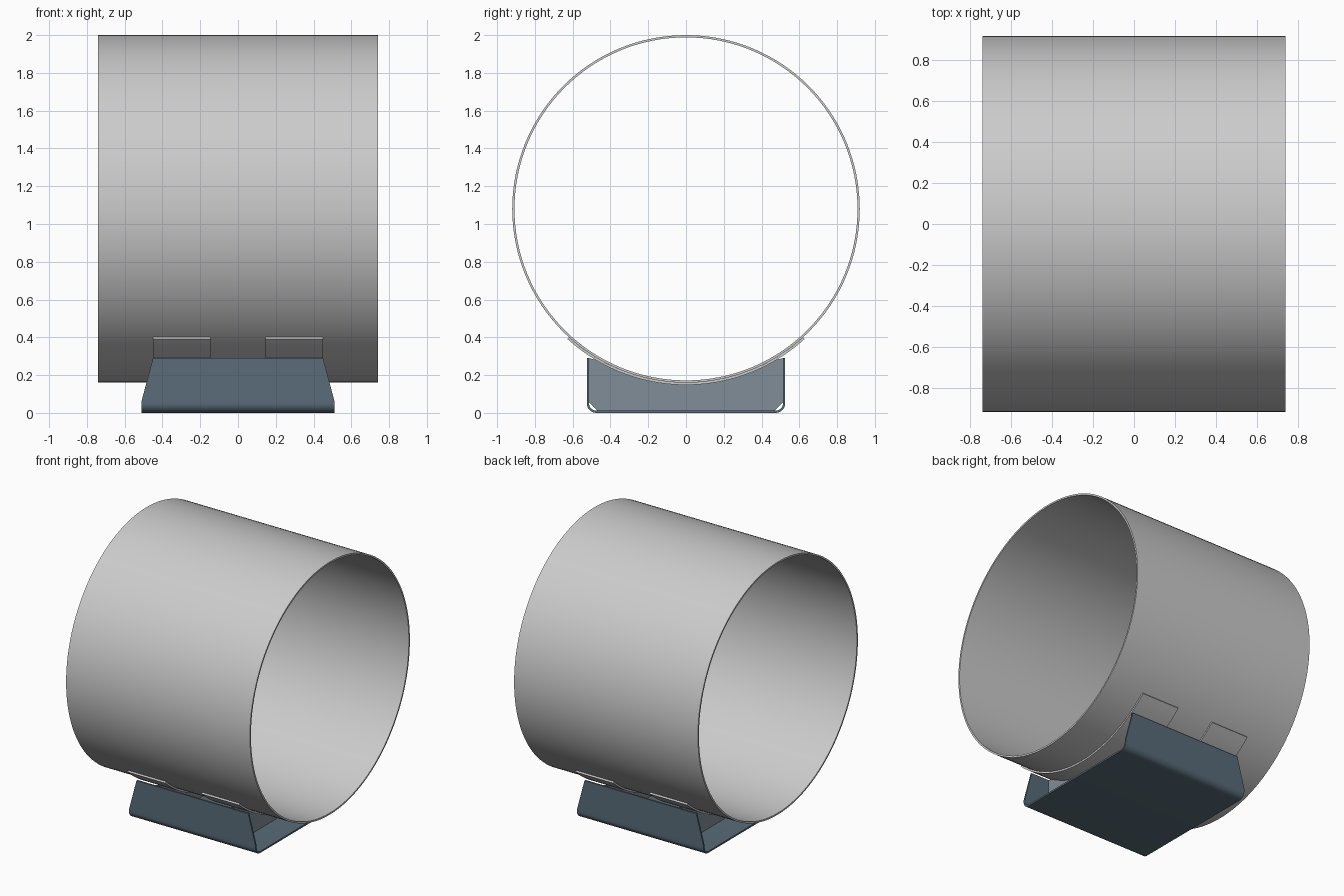
import bpy, bmesh
from math import sin, cos, pi, radians, sqrt

if "Cube" in bpy.data.objects:
    bpy.data.objects.remove(bpy.data.objects["Cube"])

CZ, R, T = 1.08, 0.92, 0.012       # pipe centre height, radius, sheet thickness
BAND_R = R + T
HALF_Y, TOP_Z, BEND = 0.525, 0.29, 0.05


def material(name, rgb):
    m = bpy.data.materials.new(name)
    m.diffuse_color = (*rgb, 1)
    m.use_nodes = True
    m.node_tree.nodes["Principled BSDF"].inputs["Base Color"].default_value = m.diffuse_color
    return m


def finish(bm, name, mat=None):
    bmesh.ops.recalc_face_normals(bm, faces=bm.faces)
    me = bpy.data.meshes.new(name)
    bm.to_mesh(me)
    bm.free()
    ob = bpy.data.objects.new(name, me)
    bpy.context.collection.objects.link(ob)
    if mat:
        me.materials.append(mat)
    bpy.ops.object.select_all(action='DESELECT')
    ob.select_set(True)
    bpy.context.view_layer.objects.active = ob
    bpy.ops.object.shade_smooth_by_angle(angle=radians(30))
    return ob


def sheet(name, outer, inner, span, closed=False, mat=None):
    """Sweep a sheet (outer/inner y-z paths) in x; span(z) gives the x range."""
    bm = bmesh.new()
    rows = []
    for (yo, zo), (yi, zi) in zip(outer, inner):
        (a, b), (c, d) = span(zo), span(zi)
        rows.append([bm.verts.new(p) for p in
                     ((a, yo, zo), (b, yo, zo), (d, yi, zi), (c, yi, zi))])
    n = len(rows)
    for i in range(n if closed else n - 1):
        p, q = rows[i], rows[(i + 1) % n]
        for k in range(4):
            bm.faces.new((p[k], p[(k + 1) % 4], q[(k + 1) % 4], q[k]))
    if not closed:
        bm.faces.new(rows[0])
        bm.faces.new(rows[-1])
    return finish(bm, name, mat)


def arc(r, a0, a1, n, end=True):
    """Arc about the pipe axis, angles measured from straight down."""
    return [(r * sin(t), CZ - r * cos(t)) for t in
            (a0 + (a1 - a0) * i / n for i in range(n + end))]


# Pipe
sheet("pipe", arc(R, 0, 2 * pi, 128, False), arc(R - T, 0, 2 * pi, 128, False),
      lambda z: (-0.74, 0.74), closed=True)

# Curved bands under the pipe
A = radians(42.4)
for side, x in (("left", -0.297), ("right", 0.297)):
    sheet(f"{side}_band", arc(BAND_R, -A, A, 40), arc(R, -A, A, 40),
          lambda z: (x - 0.152, x + 0.152))

# Folded channel with tapered ends
steel = material("blue_steel", (0.10, 0.15, 0.19))


def channel_path(offset):
    r, y = BEND - offset, HALF_Y - BEND
    half = [(y + r * sin(t), BEND - r * cos(t)) for t in
            (pi / 2 * i / 8 for i in range(9))]
    half += [(HALF_Y - offset, 0.065), (HALF_Y - offset, TOP_Z)]
    return [(-a, b) for a, b in reversed(half)] + half


def taper(z):
    w = 0.51 - 0.06 * max(0, (z - 0.065) / (TOP_Z - 0.065))
    return -w, w


sheet("base_channel", channel_path(0), channel_path(T), taper, mat=steel)

# Cross ribs: arched top, clipped lower corners
rib_mat = material("rib_steel", (0.22, 0.27, 0.31))
yi = HALF_Y - T
for side, x in (("left", -0.3), ("right", 0.3)):
    a = math_angle = sqrt(BAND_R ** 2 - yi ** 2)
    top = [(y, CZ - sqrt(BAND_R ** 2 - y * y)) for y in
           (-yi + 2 * yi * i / 32 for i in range(33))]
    outline = top + [(yi, 0.055), (yi - 0.043, T), (-yi + 0.043, T), (-yi, 0.055)]
    bm = bmesh.new()
    f = bm.faces.new([bm.verts.new((x - T / 2, y, min(z, TOP_Z))) for y, z in outline])
    ext = bmesh.ops.extrude_face_region(bm, geom=[f])
    bmesh.ops.translate(bm, vec=(T, 0, 0),
                        verts=[v for v in ext["geom"] if isinstance(v, bmesh.types.BMVert)])
    finish(bm, f"{side}_rib", rib_mat)
